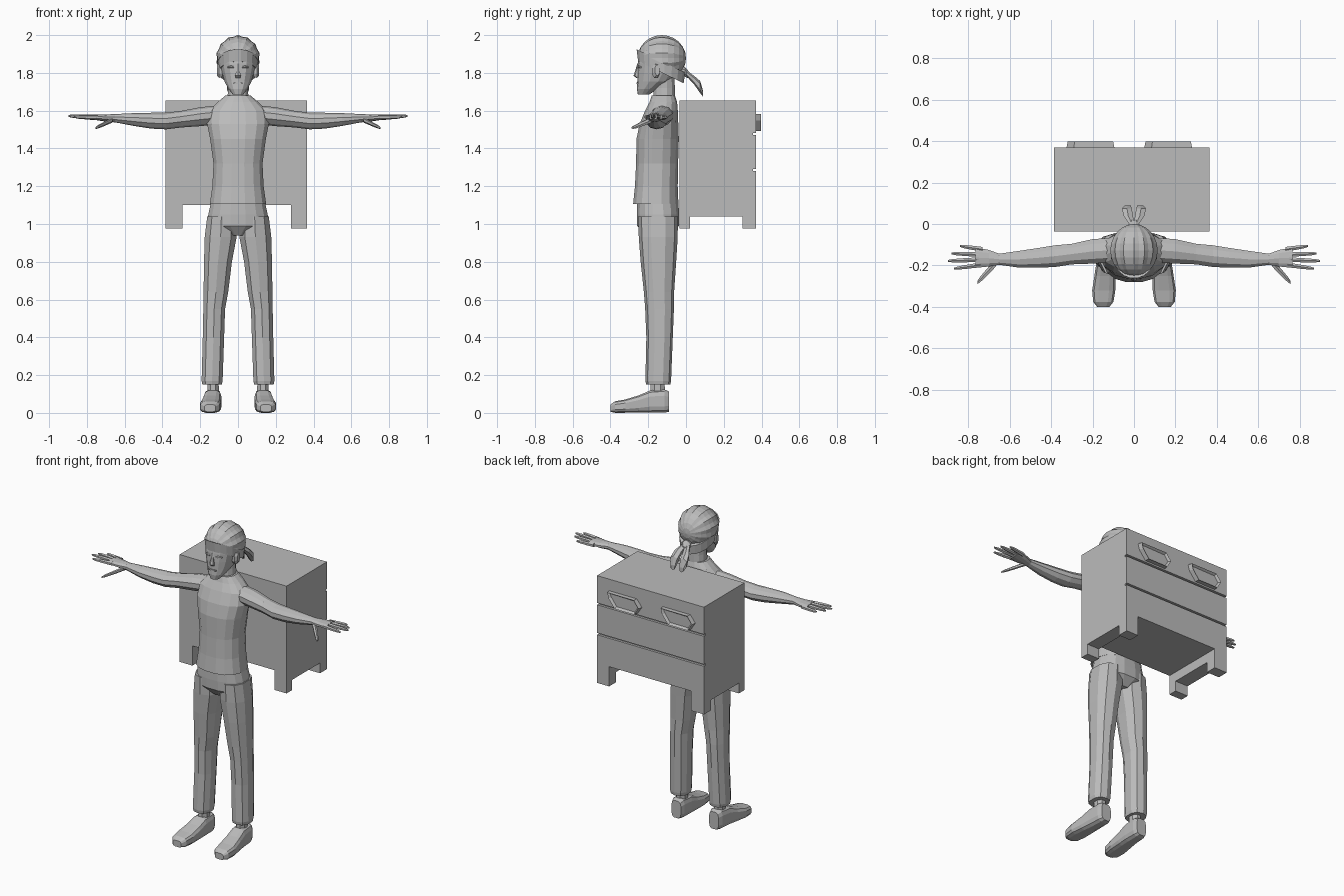
import bpy, bmesh, math
from mathutils import Vector

cube = bpy.data.objects.get("Cube")
if cube:
    bpy.data.objects.remove(cube)

grey = bpy.data.materials.new("plain grey")
grey.use_nodes = True
grey.diffuse_color = (0.5, 0.5, 0.5, 1)
grey.node_tree.nodes["Principled BSDF"].inputs["Base Color"].default_value = (0.5, 0.5, 0.5, 1)


def finish(name, bm):
    bmesh.ops.recalc_face_normals(bm, faces=bm.faces)
    mesh = bpy.data.meshes.new(name)
    bm.to_mesh(mesh)
    bm.free()
    mesh.materials.append(grey)
    ob = bpy.data.objects.new(name, mesh)
    bpy.context.collection.objects.link(ob)
    return ob


def power(v, e):
    return math.copysign(abs(v) ** e, v)


def loft(name, rows, axis="z", sides=12, square=1.0, mirror=1, cap=True):
    """Skin rings of (x, y, z, radius_a, radius_b) standing across the axis."""
    bm = bmesh.new()
    rings = []
    for x, y, z, ra, rb in rows:
        ring = []
        for i in range(sides):
            t = 2 * math.pi * (i + 0.5) / sides
            a, b = ra * power(math.cos(t), square), rb * power(math.sin(t), square)
            off = {"x": (0, a, b), "y": (a, 0, b), "z": (a, b, 0)}[axis]
            ring.append(bm.verts.new(((x + off[0]) * mirror, y + off[1], z + off[2])))
        rings.append(ring)
    for low, high in zip(rings, rings[1:]):
        for i in range(sides):
            j = (i + 1) % sides
            bm.faces.new((low[i], low[j], high[j], high[i]))
    if cap:
        bm.faces.new(rings[0])
        bm.faces.new(rings[-1])
    return finish(name, bm)


def box(name, x0, x1, y0, y1, z0, z1):
    bm = bmesh.new()
    bmesh.ops.create_cube(bm, size=1)
    for v in bm.verts:
        v.co = Vector(((x0 + x1) / 2 + v.co.x * (x1 - x0),
                       (y0 + y1) / 2 + v.co.y * (y1 - y0),
                       (z0 + z1) / 2 + v.co.z * (z1 - z0)))
    return finish(name, bm)


# Shirt, neck and hips
loft("shirt", [(0, -.16, 1.105, .152, .122), (0, -.157, 1.2, .138, .115),
               (0, -.153, 1.32, .132, .113), (0, -.15, 1.45, .15, .114),
               (0, -.143, 1.53, .166, .104), (0, -.13, 1.6, .158, .088),
               (0, -.12, 1.645, .11, .074), (0, -.12, 1.68, .068, .062)], sides=16, square=.85)
loft("neck", [(0, -.115, 1.65, .06, .06), (0, -.115, 1.72, .053, .058),
              (0, -.12, 1.8, .055, .06)])
loft("trouser_hips", [(0, -.15, 1.13, .142, .11), (0, -.148, 1.05, .16, .114),
                      (0, -.148, .99, .165, .112), (0, -.15, .94, .06, .07)], sides=16, square=.85)

# Head, with a narrow chin and a flat face
loft("head", [(0, -.225, 1.685, .028, .03), (0, -.205, 1.715, .052, .055),
              (0, -.17, 1.755, .073, .088), (0, -.152, 1.8, .086, .106),
              (0, -.143, 1.85, .096, .112), (0, -.135, 1.92, .098, .11),
              (0, -.135, 1.97, .065, .07)], sides=14, square=.9)
loft("nose", [(0, -.254, 1.772, .014, .008), (0, -.262, 1.785, .017, .016),
              (0, -.256, 1.815, .01, .012), (0, -.25, 1.85, .008, .008)], sides=6)
box("mouth", -.025, .025, -.263, -.24, 1.742, 1.75)


# Combed hair: ridges run from the forehead to the back
def band_top(y):
    return 1.905 - .48 * (y + .22)


bm = bmesh.new()
bmesh.ops.create_uvsphere(bm, u_segments=28, v_segments=12, radius=1)
for v in bm.verts:
    x, z, y = v.co
    ridge = 1 if round(math.atan2(z, x) / (math.pi / 14)) % 2 else .95
    v.co = (.117 * x * ridge, -.128 + .128 * y, 1.878 + .122 * z * ridge)
cut = bmesh.ops.bisect_plane(bm, geom=bm.verts[:] + bm.edges[:] + bm.faces[:],
                             plane_co=(0, -.22, band_top(-.22) - .01),
                             plane_no=(0, .48, 1), clear_inner=True)
edges = [e for e in cut["geom_cut"] if isinstance(e, bmesh.types.BMEdge)]
bmesh.ops.holes_fill(bm, edges=edges)
finish("hair", bm)

# Sloping headband, tied behind with two loose ends
band = loft("headband", [(0, -.133, 0, .104, .122), (0, -.133, .06, .108, .13)], sides=20)
for v in band.data.vertices:
    v.co.z += band_top(v.co.y) - .06
loft("headband_knot", [(0, -.035, 1.815, .02, .02), (0, -.005, 1.805, .03, .028),
                       (0, .02, 1.785, .018, .018)], axis="y", sides=8)
for side, s in (("left", 1), ("right", -1)):
    loft(side + "_band_end", [(.01, .0, 1.8, .015, .016), (.028, .04, 1.765, .026, .022),
                              (.034, .075, 1.725, .027, .032), (.03, .09, 1.69, .016, .016)],
         axis="y", sides=6, mirror=s)
    # Ear, brow and eye
    loft(side + "_ear", [(.082, -.165, 1.805, .014, .026), (.1, -.16, 1.81, .022, .04),
                         (.112, -.152, 1.815, .014, .03)], axis="x", sides=8, mirror=s)
    loft(side + "_eye", [(.02, -.25, 1.83, .008, .004), (.036, -.247, 1.832, .01, .008),
                         (.055, -.238, 1.83, .008, .004)], axis="x", sides=6, mirror=s)

    # Arm with palm
    loft(side + "_arm", [(.09, -.125, 1.58, .062, .05), (.2, -.132, 1.568, .062, .05),
                         (.3, -.145, 1.555, .052, .044), (.38, -.155, 1.545, .055, .044),
                         (.46, -.163, 1.547, .05, .042), (.55, -.17, 1.553, .043, .034),
                         (.65, -.17, 1.56, .028, .022), (.7, -.165, 1.561, .042, .019),
                         (.765, -.162, 1.566, .052, .014)], axis="x", sides=10, mirror=s)
    # Fingers and thumb: root, then tip
    digits = {"little_finger": ((.73, -.122, 1.562), (.84, -.106, 1.565)),
              "ring_finger": ((.75, -.147, 1.566), (.88, -.142, 1.57)),
              "middle_finger": ((.75, -.172, 1.567), (.898, -.178, 1.572)),
              "index_finger": ((.74, -.197, 1.564), (.868, -.215, 1.567)),
              "thumb": ((.665, -.185, 1.55), (.755, -.282, 1.508))}
    for name, (root, tip) in digits.items():
        root, tip = Vector(root), Vector(tip)
        wide = 1.7 if name == "thumb" else 1
        rows = [(*root.lerp(tip, t), r * wide, r)
                for t, r in ((0, .013), (.5, .0115), (.85, .009), (1, .005))]
        loft(side + "_" + name, rows, axis="x", sides=6, mirror=s)

    # Trouser leg, ankle and shoe
    loft(side + "_trouser_leg", [(.088, -.148, 1.04, .078, .105), (.092, -.147, .93, .088, .103),
                                 (.106, -.146, .8, .077, .094), (.117, -.143, .64, .068, .08),
                                 (.126, -.14, .55, .06, .076), (.13, -.14, .4, .059, .07),
                                 (.137, -.147, .17, .058, .068), (.137, -.147, .15, .054, .064)],
         sides=10, square=.85, mirror=s)
    loft(side + "_ankle", [(.132, -.15, .07, .034, .042), (.132, -.15, .17, .032, .04)],
         sides=8, mirror=s)
    loft(side + "_shoe", [(.132, -.09, .06, .034, .055), (.133, -.115, .063, .044, .063),
                          (.135, -.19, .06, .048, .06), (.14, -.25, .047, .052, .047),
                          (.146, -.32, .036, .057, .036), (.148, -.375, .031, .05, .031),
                          (.148, -.4, .025, .03, .02)], axis="y", sides=12, square=.6, mirror=s)

# Chest of drawers carried on the back
X0, X1, Y0, Y1 = -.385, .365, -.035, .37
box("chest_carcass", X0, X1, Y0, Y1 - .015, 1.10, 1.655)
for name, z0, z1 in (("bottom", 1.10, 1.28), ("middle", 1.292, 1.47), ("top", 1.482, 1.655)):
    box(name + "_drawer", X0, X1, Y1 - .015, Y1, z0, z1)
for side, x0, x1 in (("right", X0, X0 + .09), ("left", X1 - .085, X1)):
    box(side + "_chest_rail", x0, x1, Y0, Y1, 1.04, 1.10)
    box(side + "_near_foot", x0, x1, Y0, .02, .975, 1.04)
    box(side + "_far_foot", x0, x1, .30, Y1, .975, 1.04)

# Recessed drawer pulls with a raised rim
outline = ((.115, .045), (-.08, .045), (-.115, .0), (-.085, -.045), (.06, -.045), (.105, .01))
for side, cx in (("left", .165), ("right", -.21)):
    bm = bmesh.new()
    face = bm.faces.new([bm.verts.new((cx + u, Y1, 1.537 + w)) for u, w in outline])
    front = bmesh.ops.extrude_face_region(bm, geom=[face])["geom"]
    for v in front:
        if isinstance(v, bmesh.types.BMVert):
            v.co.y += .028
            v.co.x = cx + (v.co.x - cx) * .95
    face = next(f for f in front if isinstance(f, bmesh.types.BMFace))
    bmesh.ops.inset_region(bm, faces=[face], thickness=.012)
    for v in face.verts:
        v.co.y -= .014
    finish(side + "_drawer_pull", bm)
